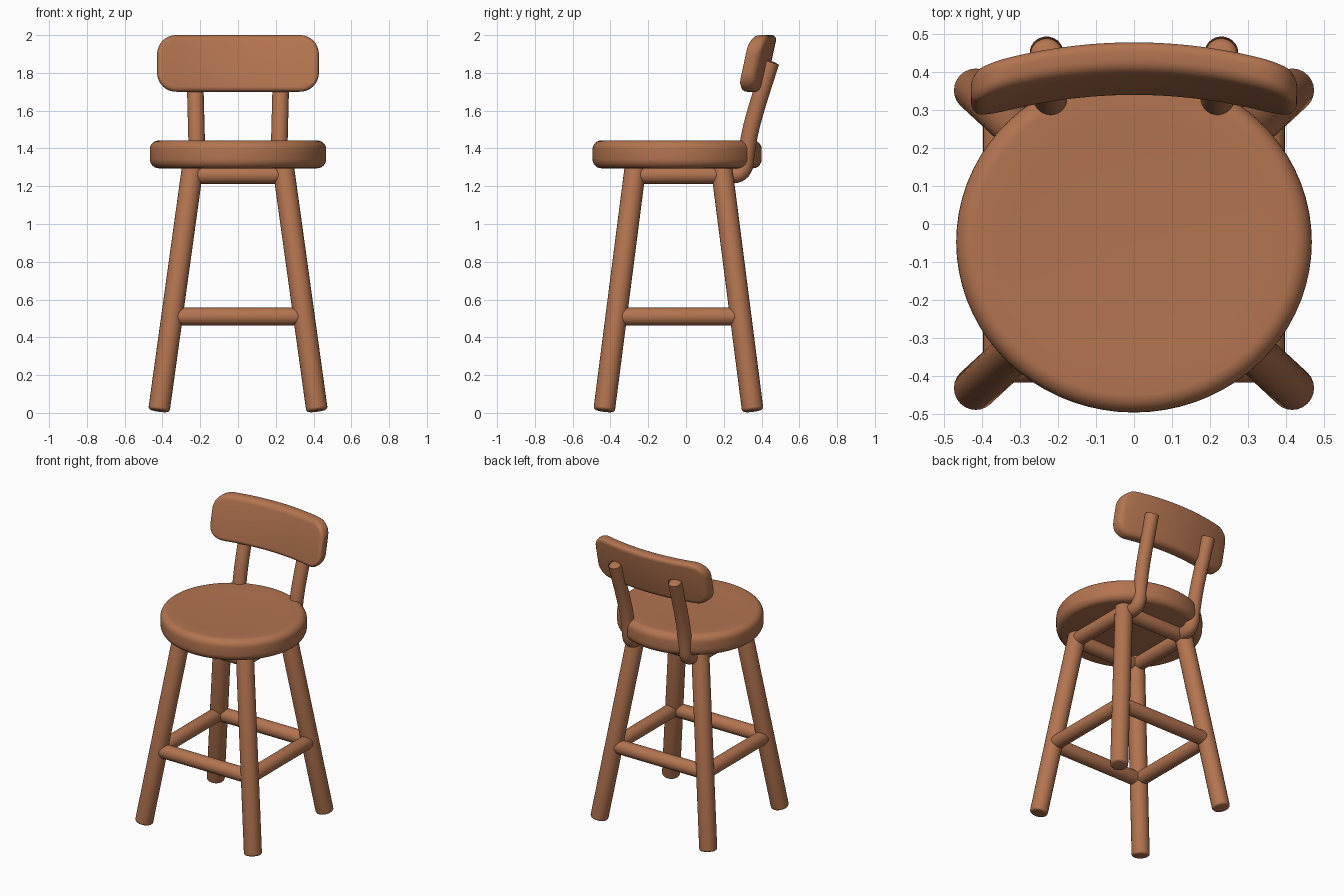
import bpy, bmesh, math
from mathutils import Vector

if "Cube" in bpy.data.objects:
    bpy.data.objects.remove(bpy.data.objects["Cube"], do_unlink=True)

wood = bpy.data.materials.new("warm_brown_wood")
wood.use_nodes = True
wood.diffuse_color = (0.45, 0.175, 0.08, 1)
wood.node_tree.nodes["Principled BSDF"].inputs["Base Color"].default_value = wood.diffuse_color
wood.node_tree.nodes["Principled BSDF"].inputs["Roughness"].default_value = 0.7


def loft(name, rings):
    """Skin a list of closed point rings and cap both ends."""
    bm = bmesh.new()
    loops = [[bm.verts.new(p) for p in ring] for ring in rings]
    n = len(loops[0])
    for a, b in zip(loops, loops[1:]):
        for i in range(n):
            j = (i + 1) % n
            bm.faces.new((a[i], a[j], b[j], b[i]))
    bm.faces.new(loops[0][::-1])
    bm.faces.new(loops[-1])
    bmesh.ops.recalc_face_normals(bm, faces=bm.faces)
    mesh = bpy.data.meshes.new(name)
    bm.to_mesh(mesh)
    bm.free()
    mesh.materials.append(wood)
    obj = bpy.data.objects.new(name, mesh)
    bpy.context.collection.objects.link(obj)
    bpy.ops.object.select_all(action="DESELECT")
    obj.select_set(True)
    bpy.context.view_layer.objects.active = obj
    bpy.ops.object.shade_smooth_by_angle(angle=math.radians(40))
    return obj


def soften(points, rounds):
    """Cut the corners of a path until it bends smoothly."""
    for _ in range(rounds):
        cut = [points[0]]
        for a, b in zip(points, points[1:]):
            cut += [a.lerp(b, 0.25), a.lerp(b, 0.75)]
        points = cut + [points[-1]]
    return points


def rod(name, points, radius, edge=0.015, rounds=0, sides=24):
    """Round bar along a path, with softened ends."""
    path = soften([Vector(p) for p in points], rounds)
    head = (path[1] - path[0]).normalized()
    tail = (path[-1] - path[-2]).normalized()
    arc = [math.radians(a) for a in (0, 22, 45, 67, 90)]
    inset = [(edge * (1 - math.sin(a)), edge * (1 - math.cos(a))) for a in arc]
    stations = [(path[0] + head * d, head, radius - s) for s, d in inset]
    for a, p, b in zip(path, path[1:], path[2:]):
        stations.append((p, (b - a).normalized(), radius))
    stations += [(path[-1] - tail * d, tail, radius - s) for s, d in inset[::-1]]
    side = head.orthogonal().normalized()
    rings = []
    for p, t, r in stations:
        side = (side - t * side.dot(t)).normalized()
        up = t.cross(side)
        angles = [math.tau * i / sides for i in range(sides)]
        rings.append([p + (side * math.cos(a) + up * math.sin(a)) * r for a in angles])
    return loft(name, rings)


# Seat: slightly oval, softly rounded disc with a faint dish
def seat_ring(r, z, sides=72):
    angles = [math.tau * i / sides for i in range(sides)]
    return [(r * 0.467 * math.cos(a), -0.047 + r * 0.448 * math.sin(a), z) for a in angles]


steps = [math.radians(15 * i) for i in range(7)]
rings = [seat_ring(0.9 + 0.1 * math.sin(a), 1.345 - 0.05 * math.cos(a)) for a in steps]
rings += [seat_ring(0.9 + 0.1 * math.cos(a), 1.395 + 0.047 * math.sin(a)) for a in steps]
rings += [seat_ring(0.7, 1.437), seat_ring(0.4, 1.433), seat_ring(0.05, 1.432)]
loft("seat", rings)


# Legs: splayed outwards towards the floor
def leg_point(sx, sy, z):
    t = z / 1.3
    return Vector((sx * (0.42 - 0.18 * t), -0.04 + sy * (0.395 - 0.167 * t), z))


sides = {"left": 1, "right": -1}
ends = {"front": -1, "back": 1}
for side, sx in sides.items():
    for end, sy in ends.items():
        rod(f"{end}_{side}_leg", [leg_point(sx, sy, 0.011), leg_point(sx, sy, 1.34)], 0.057)

# Stretchers: one low frame and one just under the seat
for level, z in (("lower", 0.51), ("upper", 1.26)):
    for end, sy in ends.items():
        rod(f"{level}_{end}_stretcher", [leg_point(-1, sy, z), leg_point(1, sy, z)], 0.047)
    for side, sx in sides.items():
        rod(f"{level}_{side}_stretcher", [leg_point(sx, -1, z), leg_point(sx, 1, z)], 0.047)

# Back posts: start at the rear legs, bend up and lean back
for side, sx in sides.items():
    path = [(0.217, 0.18, 1.261), (0.217, 0.308, 1.258), (0.218, 0.322, 1.40),
            (0.222, 0.355, 1.56), (0.23, 0.452, 1.862)]
    rod(f"{side}_back_post", [(sx * x, y, z) for x, y, z in path], 0.044, 0.025, 3)


# Backrest: curved, tilted board with rounded corners
def rounded(half, corner, gap):
    """Half size of a section lying a given distance from the end."""
    d = max(corner - gap, 0)
    return half - corner + math.sqrt(max(corner * corner - d * d, 0))


def board_section(x, width=0.428):
    gap = width - abs(x)
    h = rounded(0.15, 0.1, gap)
    t = rounded(0.042, 0.03, gap)
    r = min(0.03, t * 0.9)
    pts = []
    for q, (sy, sz) in enumerate(((1, 1), (-1, 1), (-1, -1), (1, -1))):
        for i in range(6):
            a = math.pi / 2 * (q + i / 5)
            dy = sy * (t - r) + r * math.cos(a)
            dz = sz * (h - r) + r * math.sin(a)
            pts.append((x, 0.408 + dy + 0.22 * dz - 0.37 * x * x, 1.85 + dz))
    return pts


count = 48
loft("backrest", [board_section(-0.428 * math.cos(math.pi * i / count)) for i in range(count + 1)])
